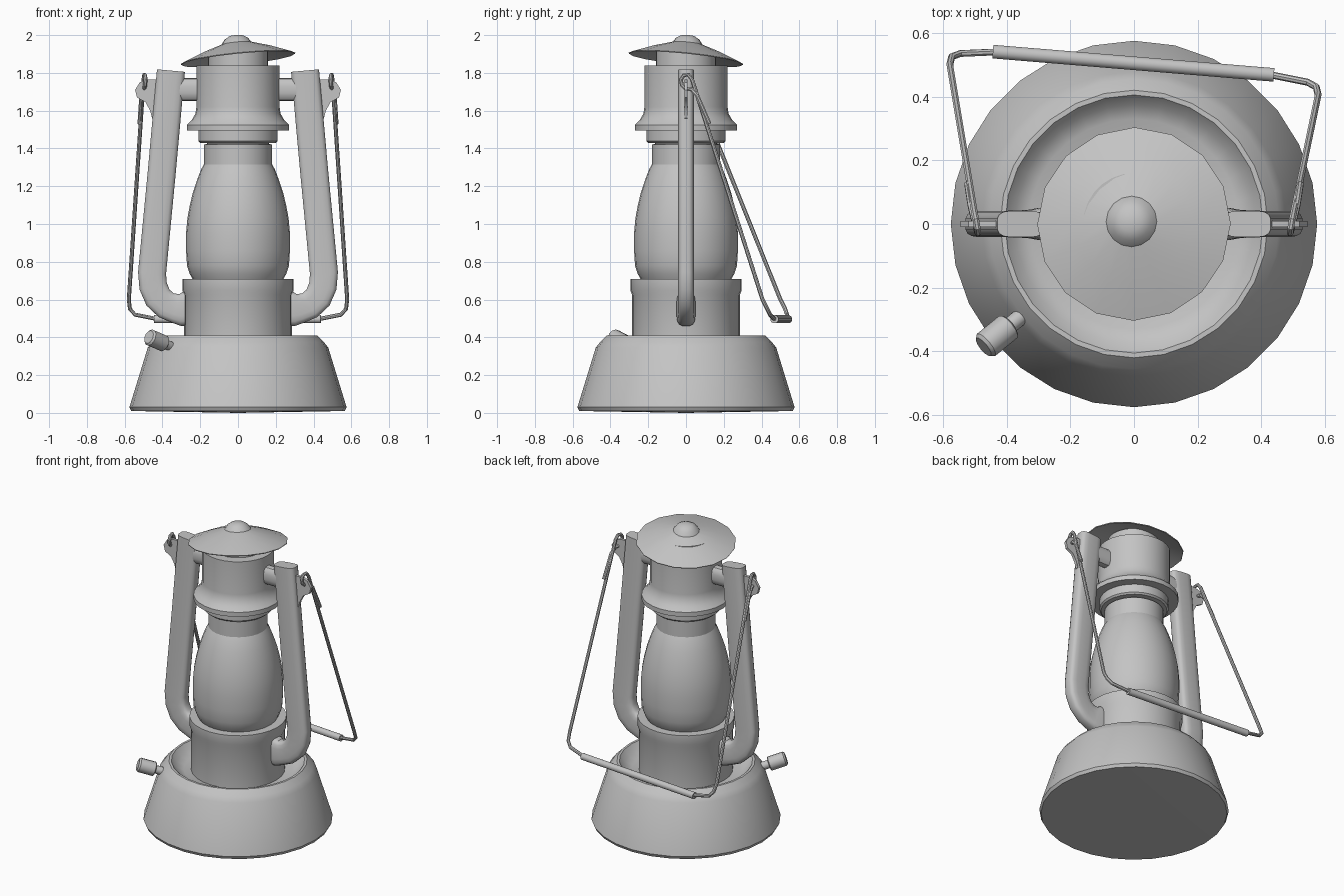
import bpy, bmesh, math
from mathutils import Vector, Matrix

if "Cube" in bpy.data.objects:
    bpy.data.objects.remove(bpy.data.objects["Cube"])

gray = bpy.data.materials.new("plain gray")
gray.diffuse_color = (0.55, 0.55, 0.55, 1)
gray.use_nodes = True
gray.node_tree.nodes["Principled BSDF"].inputs["Base Color"].default_value = gray.diffuse_color


def finish(name, bm):
    bmesh.ops.recalc_face_normals(bm, faces=bm.faces)
    me = bpy.data.meshes.new(name)
    bm.to_mesh(me)
    bm.free()
    me.materials.append(gray)
    ob = bpy.data.objects.new(name, me)
    bpy.context.collection.objects.link(ob)
    return ob


def lathe(name, profile, n=28):
    """Revolve an (r, z) profile about the z axis."""
    bm = bmesh.new()
    rings = []
    for r, z in profile:
        if r == 0:
            rings.append([bm.verts.new((0, 0, z))] * n)
        else:
            rings.append([bm.verts.new((r * math.sin(2 * math.pi * i / n),
                                        r * math.cos(2 * math.pi * i / n), z)) for i in range(n)])
    for a, b in zip(rings, rings[1:]):
        for i in range(n):
            j = (i + 1) % n
            vs = list(dict.fromkeys((a[i], a[j], b[j], b[i])))
            if len(vs) > 2:
                bm.faces.new(vs)
    return finish(name, bm)


def sweep(name, path, section, start=(0, 1, 0), scales=None):
    """Sweep a 2D section along a path, closed by flat ends."""
    path = [Vector(p) for p in path]
    bm = bmesh.new()
    rings, n = [], Vector(start)
    for k, p in enumerate(path):
        t = (path[min(k + 1, len(path) - 1)] - path[max(k - 1, 0)]).normalized()
        n = (n - t * n.dot(t)).normalized()
        b = t.cross(n)
        f = scales[k] if scales else 1
        rings.append([bm.verts.new(p + (n * u + b * v) * f) for u, v in section])
    m = len(section)
    for a, c in zip(rings, rings[1:]):
        for i in range(m):
            bm.faces.new((a[i], a[(i + 1) % m], c[(i + 1) % m], c[i]))
    bm.faces.new(rings[0])
    bm.faces.new(rings[-1])
    return finish(name, bm)


def oval(a, b, n, power=1.0):
    pts = []
    for i in range(n):
        w = 2 * math.pi * (i + 0.5) / n
        c, s = math.cos(w), math.sin(w)
        pts.append((math.copysign(abs(c) ** power * a, c), math.copysign(abs(s) ** power * b, s)))
    return pts


# fuel tank with a sunken top
lathe("fuel_tank", [(0, 0), (0.565, 0.01), (0.575, 0.03), (0.478, 0.345), (0.455, 0.375),
                    (0.42, 0.41), (0.405, 0.41), (0.375, 0.375), (0.33, 0.352), (0, 0.35)])
# burner collar
lathe("burner_collar", [(0, 0.34), (0.285, 0.34), (0.285, 0.625), (0.295, 0.65), (0.295, 0.71),
                        (0.25, 0.71), (0, 0.71)])
# glass globe
lathe("globe", [(0, 0.70), (0.235, 0.70), (0.255, 0.735), (0.27, 0.78), (0.275, 0.86), (0.275, 0.95),
                (0.268, 1.03), (0.255, 1.10), (0.238, 1.17), (0.218, 1.23), (0.195, 1.29),
                (0.175, 1.325), (0, 1.325)])
# neck rings
lathe("globe_neck", [(0, 1.315), (0.18, 1.315), (0.18, 1.42), (0.165, 1.425), (0.165, 1.45), (0, 1.45)])
lathe("neck_ring", [(0, 1.43), (0.2, 1.43), (0.21, 1.44), (0.21, 1.51), (0, 1.51)])
# chimney with flared skirt
lathe("chimney", [(0, 1.495), (0.27, 1.495), (0.27, 1.525), (0.245, 1.55), (0.225, 1.585),
                  (0.22, 1.62), (0.22, 1.84), (0, 1.84)])
lathe("chimney_top", [(0, 1.83), (0.16, 1.83), (0.16, 1.915), (0, 1.915)])
# tilted rain cap
cap = lathe("rain_cap", [(0, 0.045), (0.16, 0.04), (0.303, -0.005), (0.305, 0), (0.19, 0.045),
                         (0.08, 0.08), (0.062, 0.105), (0.035, 0.121), (0, 0.124)], 16)
up = Vector((-0.1, 0.1, 1)).normalized()
cap.data.transform(Matrix.Translation((0, 0, 1.877)) @ Vector((0, 0, 1)).rotation_difference(up).to_matrix().to_4x4())

# side tubes, connectors and bail ears, both sides
ear = [(0.40, 1.765), (0.48, 1.765), (0.52, 1.75), (0.545, 1.71), (0.535, 1.67), (0.49, 1.645),
       (0.465, 1.60), (0.455, 1.56), (0.41, 1.535)]
tube = [(0.355, 1.812), (0.405, 1.26), (0.455, 0.74), (0.449, 0.67), (0.423, 0.61), (0.38, 0.57),
        (0.33, 0.553), (0.30, 0.55), (0.27, 0.55)]
for s, side in ((-1, "left"), (1, "right")):
    sweep(side + "_air_tube", [(s * x, 0, z) for x, z in tube], oval(0.042, 0.075, 16, 0.55),
          scales=[1, 1, 1, 1, 1, 1, 1.05, 1.2, 1.2])
    sweep(side + "_connector", [(s * 0.2, 0, 1.712), (s * 0.34, 0, 1.712)], oval(0.038, 0.06, 14, 0.8))
    bm = bmesh.new()
    f = bm.faces.new([bm.verts.new((s * x, -0.009, z)) for x, z in ear])
    ext = bmesh.ops.extrude_face_region(bm, geom=[f])["geom"]
    bmesh.ops.translate(bm, vec=(0, 0.018, 0), verts=[v for v in ext if isinstance(v, bmesh.types.BMVert)])
    finish(side + "_bail_ear", bm)

# wire bail: tail, hook through the ear, leg, corner
wire = oval(0.011, 0.011, 8)
ends = {"left": (-1, (0.578, 0.50, 0.60), (0.572, 0.525, 0.55), (0.545, 0.535, 0.52), (0.43, 0.54, 0.497)),
        "right": (1, (0.578, 0.405, 0.60), (0.572, 0.43, 0.55), (0.545, 0.445, 0.52), (0.43, 0.468, 0.497))}
for side, (s, *corner) in ends.items():
    hook = [(0.522, 0.125, 1.53), (0.512, 0.06, 1.68), (0.505, 0.03, 1.712), (0.497, 0.0, 1.715),
            (0.492, -0.022, 1.735), (0.49, -0.027, 1.765), (0.492, -0.012, 1.787), (0.496, 0.012, 1.79),
            (0.50, 0.032, 1.765)]
    sweep(side + "_bail_wire", [(s * x, y, z) for x, y, z in hook + corner], wire, (1, 0, 0))
# bail grip
sweep("bail_grip", [(-0.443, 0.541, 0.496), (0.439, 0.468, 0.496)], oval(0.022, 0.022, 12), (0, 0, 1))

# filler cap on a short stem
out = Vector((-0.76, -0.62, 0.33)).normalized()
mid = Vector((-0.428, -0.350, 0.383))
sweep("filler_stem", [mid - out * 0.15, mid], oval(0.026, 0.026, 12))
sweep("filler_cap", [mid - out * 0.05, mid - out * 0.045, mid + out * 0.05, mid + out * 0.06],
      oval(0.045, 0.045, 12), scales=[0.88, 1, 1, 0.8])

# smooth shading with sharp edges kept
for ob in bpy.context.collection.objects:
    ob.select_set(True)
    bpy.context.view_layer.objects.active = ob
bpy.ops.object.shade_smooth_by_angle(angle=math.radians(35))
